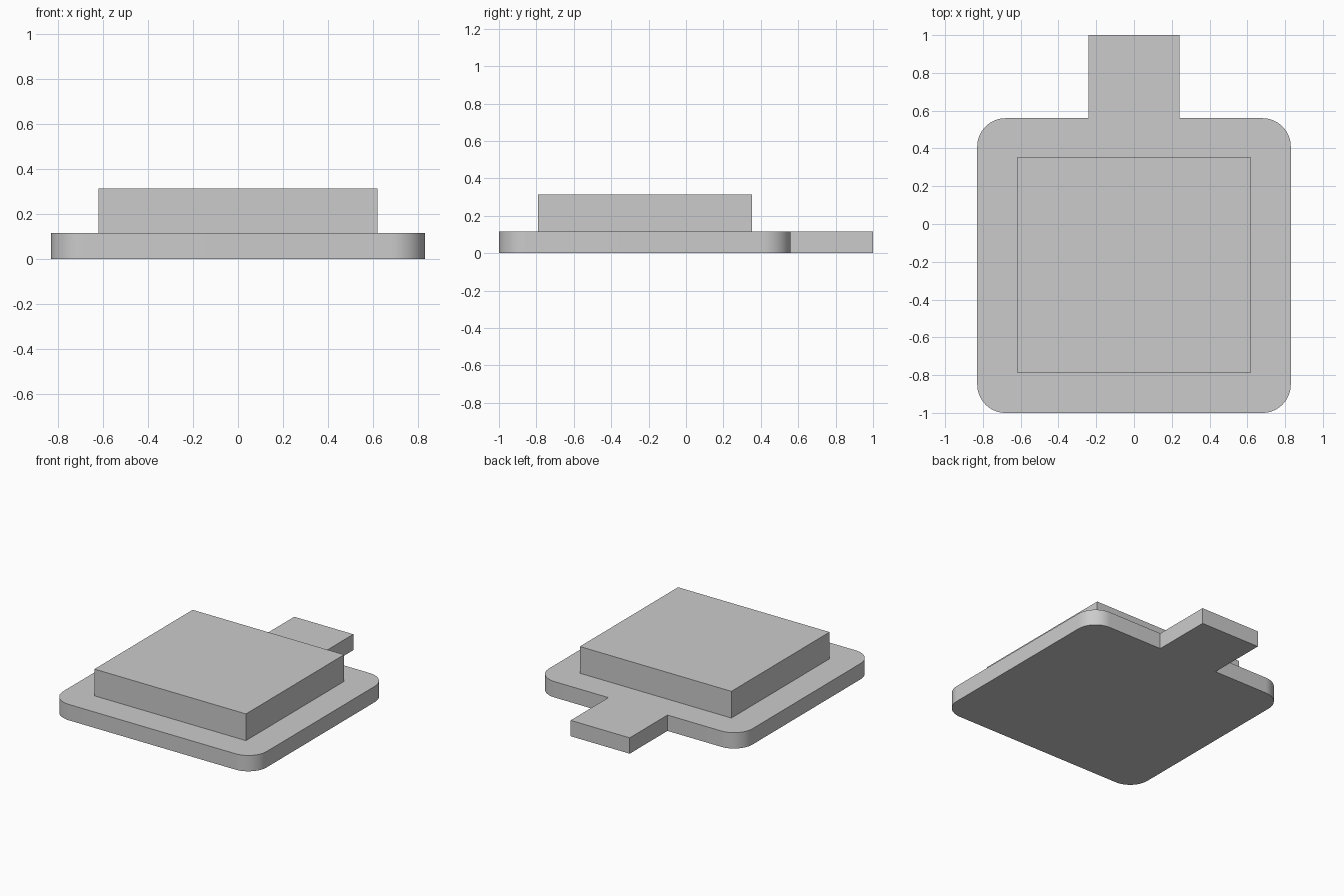
import bpy
import bmesh
from math import cos, sin, radians

if "Cube" in bpy.data.objects:
    bpy.data.objects.remove(bpy.data.objects["Cube"], do_unlink=True)

GREY = (0.6, 0.6, 0.6, 1.0)
grey = bpy.data.materials.new("plain grey")
grey.use_nodes = True
grey.diffuse_color = GREY
grey.node_tree.nodes["Principled BSDF"].inputs["Base Color"].default_value = GREY


def arc(cx, cy, radius, start, steps=16):
    """Quarter circle, counter-clockwise from the start angle."""
    angles = [radians(start + 90 * i / steps) for i in range(steps + 1)]
    return [(cx + radius * cos(a), cy + radius * sin(a)) for a in angles]


def extrude_outline(name, outline, bottom, top):
    """Solid made by raising a flat outline from bottom to top."""
    bm = bmesh.new()
    face = bm.faces.new([bm.verts.new((x, y, bottom)) for x, y in outline])
    raised = bmesh.ops.extrude_face_region(bm, geom=[face], use_keep_orig=True)
    verts = [v for v in raised["geom"] if isinstance(v, bmesh.types.BMVert)]
    bmesh.ops.translate(bm, verts=verts, vec=(0, 0, top - bottom))
    bmesh.ops.recalc_face_normals(bm, faces=bm.faces[:])
    mesh = bpy.data.meshes.new(name)
    bm.to_mesh(mesh)
    bm.free()
    mesh.materials.append(grey)
    obj = bpy.data.objects.new(name, mesh)
    bpy.context.collection.objects.link(obj)
    bpy.ops.object.select_all(action="DESELECT")
    obj.select_set(True)
    bpy.context.view_layer.objects.active = obj
    bpy.ops.object.shade_smooth_by_angle(angle=radians(30))
    return obj


# Rounded base plate and rear tab as one outline, right half mirrored
half_width, front, back, radius = 0.83, -1.0, 0.56, 0.15
tab_half, tab_end, plate_top = 0.241, 1.0, 0.117
inner = half_width - radius
half = (arc(inner, front + radius, radius, -90)
        + arc(inner, back - radius, radius, 0)
        + [(tab_half, back), (tab_half, tab_end)])
outline = half + [(-x, y) for x, y in reversed(half)]
extrude_outline("base_plate_with_tab", outline, 0, plate_top)

# Raised rectangular block
w, y0, y1 = 0.618, -0.79, 0.354
extrude_outline("raised_block", [(-w, y0), (w, y0), (w, y1), (-w, y1)],
                plate_top, 0.314)
